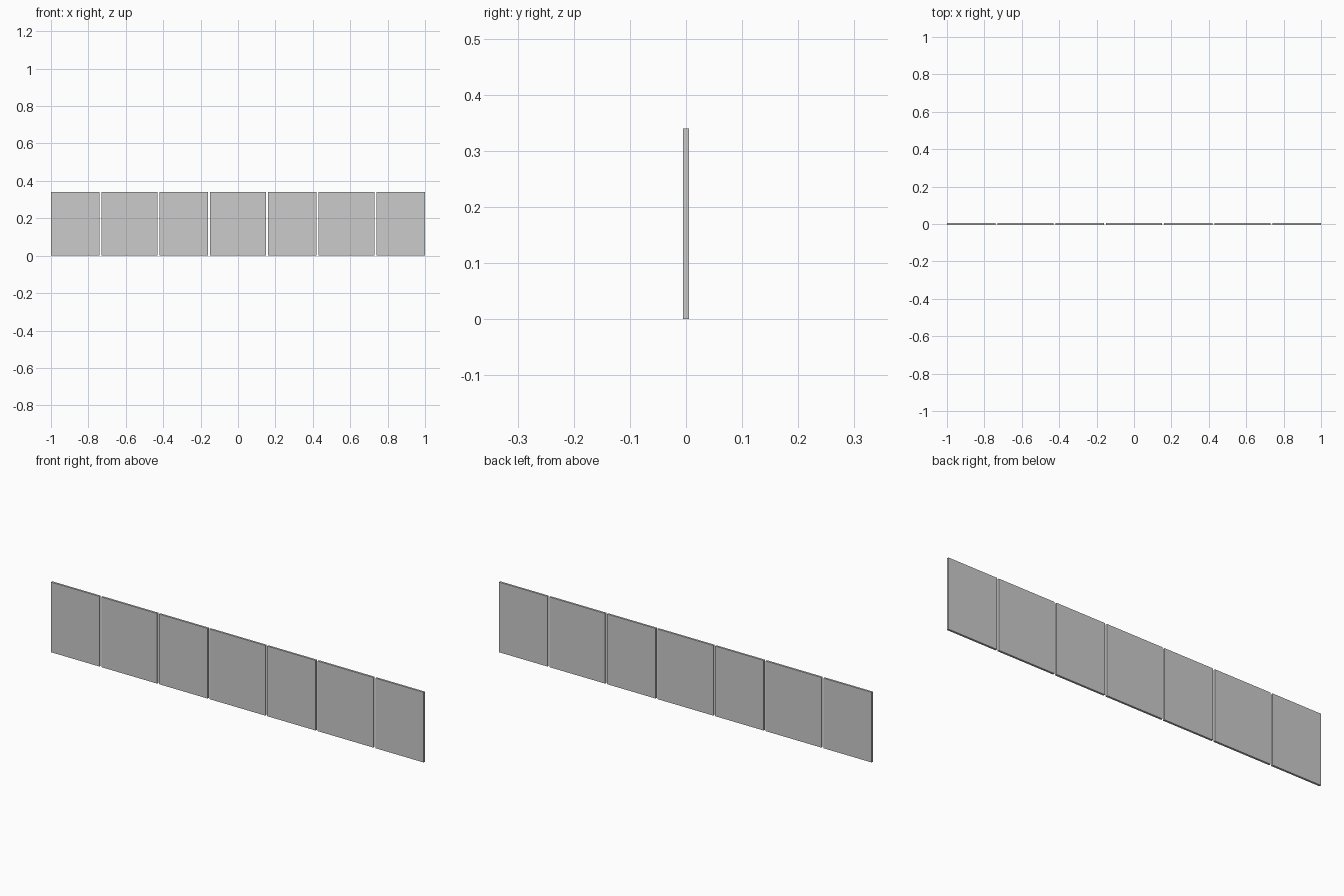
import bpy

if "Cube" in bpy.data.objects:
    bpy.data.objects.remove(bpy.data.objects["Cube"])

HEIGHT, THICKNESS, GAP = 0.34, 0.01, 0.01
NARROW, WIDE = 0.26, 0.30


def add_panel(name, x_left, width):
    bpy.ops.mesh.primitive_cube_add(size=1, location=(x_left + width / 2, 0, HEIGHT / 2))
    panel = bpy.context.object
    panel.name = name
    panel.scale = (width, THICKNESS, HEIGHT)
    bpy.ops.object.transform_apply(location=False, rotation=False, scale=True)


# Row of upright panels, alternating narrow and wide, separated by thin gaps
x = -1.0
for i in range(7):
    width = WIDE if i % 2 else NARROW
    add_panel(f"{'wide' if i % 2 else 'narrow'}_panel_{i + 1}", x, width)
    x += width + GAP
